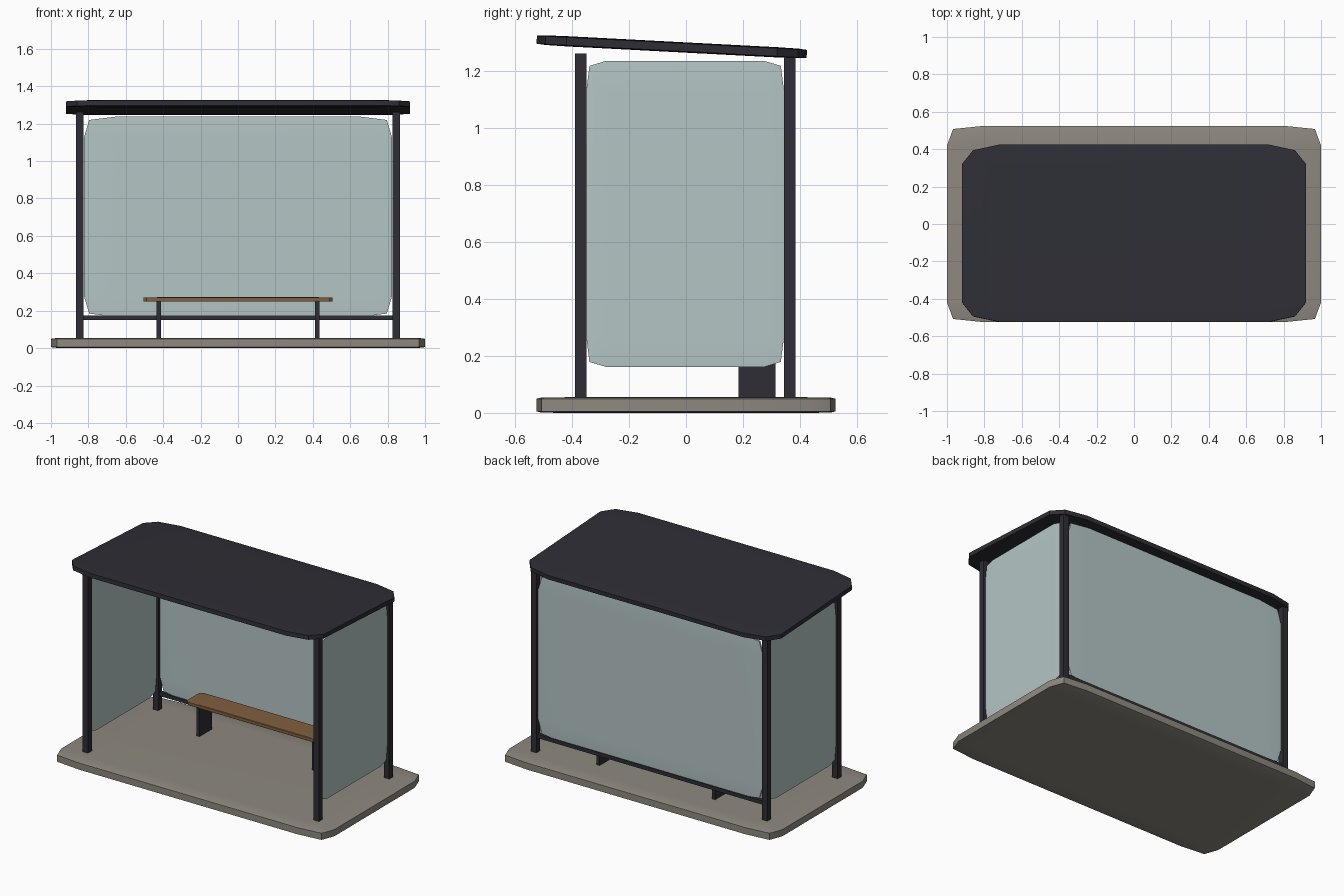
import bpy, bmesh, math

old = bpy.data.objects.get("Cube")
if old:
    bpy.data.objects.remove(old, do_unlink=True)


def material(name, rgb):
    mat = bpy.data.materials.new(name)
    mat.use_nodes = True
    mat.diffuse_color = (*rgb, 1)
    mat.node_tree.nodes["Principled BSDF"].inputs["Base Color"].default_value = (*rgb, 1)
    return mat


concrete = material("warm grey concrete", (0.27, 0.25, 0.215))
metal = material("dark metal", (0.027, 0.027, 0.036))
glass = material("pale glass", (0.46, 0.56, 0.56))
wood = material("brown wood", (0.22, 0.115, 0.05))


def block(name, centre, size, mat, bevel=0.0, profile=0.7, tilt=0.0):
    """Box whose rounding is stretched along with its size."""
    bm = bmesh.new()
    bmesh.ops.create_cube(bm, size=1)
    if bevel:
        bmesh.ops.bevel(bm, geom=bm.edges[:], offset=bevel, segments=2,
                        profile=profile, affect='EDGES')
    bmesh.ops.scale(bm, vec=size, verts=bm.verts)
    bmesh.ops.recalc_face_normals(bm, faces=bm.faces)
    mesh = bpy.data.meshes.new(name)
    bm.to_mesh(mesh)
    bm.free()
    mesh.materials.append(mat)
    obj = bpy.data.objects.new(name, mesh)
    bpy.context.collection.objects.link(obj)
    obj.location = centre
    obj.rotation_euler.x = tilt
    if bevel:
        bpy.ops.object.select_all(action='DESELECT')
        obj.select_set(True)
        bpy.context.view_layer.objects.active = obj
        bpy.ops.object.shade_smooth_by_angle(angle=math.radians(35))
    return obj


# Ground slab and sloping roof
block("ground_slab", (0, 0, 0.0275), (2, 1.05, 0.055), concrete, 0.1)
block("roof", (0, -0.05, 1.286), (1.84, 0.95, 0.036), metal, 0.11, 0.5,
      math.radians(-3))

# Posts, side panes and bench legs on both sides
for side, s in (("left", 1), ("right", -1)):
    for end, y in (("front", -0.37), ("back", 0.365)):
        block(f"{end}_{side}_post", (s * 0.845, y, 0.657), (0.04, 0.04, 1.21), metal)
    block(f"{side}_glass_pane", (s * 0.845, -0.003, 0.699), (0.015, 0.695, 1.075), glass, 0.1)
    block(f"{side}_bench_leg", (s * 0.423, 0.25, 0.152), (0.023, 0.13, 0.2), metal)

# Back pane with its lower rail
block("back_glass_pane", (0, 0.365, 0.702), (1.645, 0.015, 1.07), glass, 0.1)
block("back_rail", (0, 0.365, 0.163), (1.66, 0.025, 0.025), metal)

# Bench seat
block("bench_seat", (0, 0.25, 0.26), (1.01, 0.16, 0.024), wood, 0.1)
